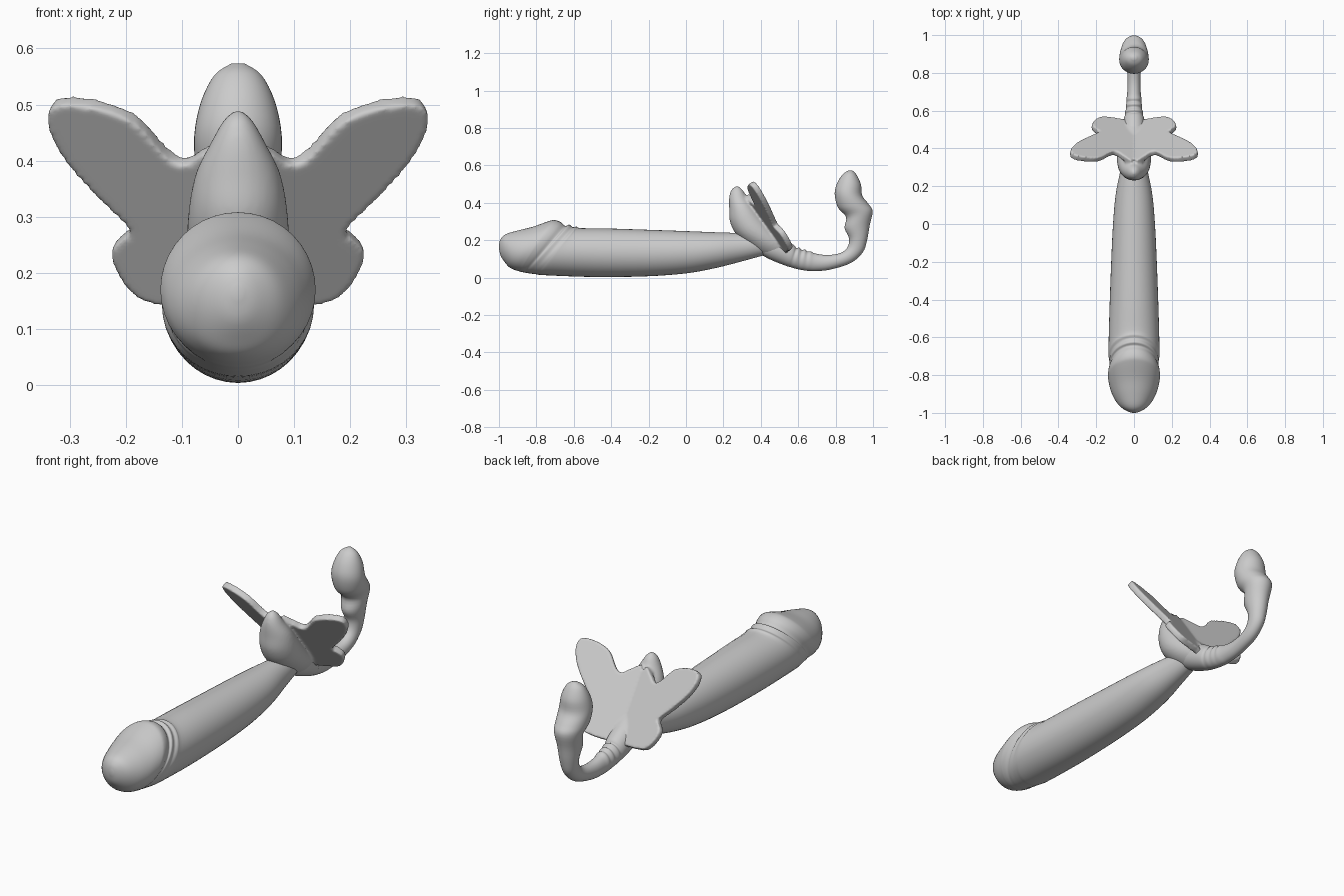
import bpy, bmesh, math
from mathutils import Vector

mat = bpy.data.materials.new("soft_grey")
mat.diffuse_color = (0.6, 0.6, 0.6, 1)


def spline(pts, steps, closed=False):
    """Catmull-Rom interpolation of equal-length tuples."""
    n, out = len(pts), []
    v = [Vector(p) for p in pts]
    get = (lambda i: v[i % n]) if closed else (lambda i: v[max(0, min(n - 1, i))])
    for i in range(n if closed else n - 1):
        a, b, c, d = (get(i + k) for k in (-1, 0, 1, 2))
        for s in range(steps):
            t = s / steps
            out.append(0.5 * (2 * b + (c - a) * t + (2 * a - 5 * b + 4 * c - d) * t * t
                              + (3 * b - a - 3 * c + d) * t ** 3))
    if not closed:
        out.append(v[-1])
    return out


def finish(name, bm):
    bmesh.ops.recalc_face_normals(bm, faces=bm.faces)
    me = bpy.data.meshes.new(name)
    bm.to_mesh(me)
    bm.free()
    me.materials.append(mat)
    for p in me.polygons:
        p.use_smooth = True
    ob = bpy.data.objects.new(name, me)
    bpy.context.collection.objects.link(ob)
    return ob


def loft(name, sections, steps=4, sides=40):
    """Each section: y,z of one edge, y,z of the opposite edge, half width in x."""
    bm, rings = bmesh.new(), []
    for y1, z1, y2, z2, w in spline(sections, steps):
        ring = []
        for k in range(sides):
            a = math.tau * k / sides
            c, s = math.cos(a) / 2, math.sin(a)
            ring.append(bm.verts.new((w * s, (y1 + y2) / 2 + c * (y1 - y2),
                                      (z1 + z2) / 2 + c * (z1 - z2))))
        rings.append(ring)
    for a, b in zip(rings, rings[1:]):
        for k in range(sides):
            j = (k + 1) % sides
            bm.faces.new((a[k], a[j], b[j], b[k]))
    bm.faces.new(rings[0])
    bm.faces.new(rings[-1])
    return finish(name, bm)


# main shaft with slanted rounded head and folds
loft("shaft", [
    (-1.0, .175, -1.0, .155, .008),
    (-.992, .205, -.99, .115, .036),
    (-.965, .232, -.965, .078, .075),
    (-.90, .252, -.945, .056, .105),
    (-.82, .272, -.92, .043, .126),
    (-.74, .300, -.895, .035, .137),
    (-.705, .308, -.885, .032, .138),
    (-.67, .297, -.875, .030, .134),
    (-.645, .276, -.865, .028, .126),
    (-.625, .284, -.85, .025, .131),
    (-.605, .270, -.83, .022, .130),
    (-.585, .273, -.80, .018, .135),
    (-.56, .265, -.75, .013, .135),
    (-.42, .263, -.50, .004, .130),
    (-.20, .256, -.22, .007, .121),
    (.0, .249, .0, .023, .111),
    (.15, .243, .16, .052, .097),
    (.27, .239, .29, .085, .073),
    (.36, .235, .40, .115, .055),
    (.42, .23, .46, .13, .045)])

# curved tail with ridged neck and bulb
loft("tail", [
    (.40, .26, .36, .15, .05),
    (.50, .22, .44, .102, .062),
    (.575, .175, .53, .065, .055),
    (.59, .158, .56, .056, .047),
    (.605, .161, .58, .050, .048),
    (.62, .147, .60, .045, .042),
    (.635, .151, .62, .041, .043),
    (.65, .139, .64, .038, .039),
    (.665, .141, .66, .036, .040),
    (.69, .130, .69, .035, .036),
    (.75, .121, .77, .043, .034),
    (.82, .130, .88, .078, .034),
    (.862, .160, .945, .135, .036),
    (.872, .21, .968, .20, .043),
    (.848, .265, .982, .28, .054),
    (.856, .325, .998, .355, .064),
    (.812, .375, .975, .395, .075),
    (.795, .45, .942, .44, .078),
    (.81, .51, .935, .50, .066),
    (.84, .555, .912, .55, .042),
    (.87, .573, .89, .573, .012)])

# central body of the butterfly, sliced from the head downward
body = loft("butterfly", [
    (.265, .489, .28, .489, .008),
    (.243, .47, .302, .47, .027),
    (.231, .43, .325, .435, .048),
    (.231, .37, .365, .385, .075),
    (.235, .30, .415, .32, .088),
    (.27, .23, .475, .25, .090),
    (.35, .16, .535, .195, .075),
    (.43, .11, .575, .155, .05)])

# thin wing pairs: one flat plate per side, rounded at the rim
outline = [(0, .43), (.05, .43), (.09, .408), (.125, .425), (.175, .48), (.24, .508),
           (.315, .515), (.335, .485), (.31, .425), (.25, .355), (.188, .293),
           (.198, .277), (.221, .252), (.208, .21), (.175, .172), (.13, .158),
           (.06, .15), (0, .16)]
parts = [body]
for side in (1, -1):
    bm = bmesh.new()
    vs = [bm.verts.new((side * p[0], .648 - .7 * p[1] + .25 * p[0], p[1]))
          for p in spline(outline, 3, True)]
    f = bm.faces.new(vs)
    f.normal_update()
    shift = f.normal * .032
    ext = bmesh.ops.extrude_face_region(bm, geom=[f])
    top = [g for g in ext["geom"] if isinstance(g, bmesh.types.BMVert)]
    bmesh.ops.translate(bm, verts=top, vec=shift if shift.y < 0 else -shift)
    if len([g for g in bm.faces if len(g.verts) > 4]) < 2:
        bm.faces.new(vs)
    parts.append(finish("wing", bm))

# fuse body and wings into one soft surface
bpy.ops.object.select_all(action='DESELECT')
for p in parts:
    p.select_set(True)
bpy.context.view_layer.objects.active = body
bpy.ops.object.join()
rm = body.modifiers.new("fuse", 'REMESH')
rm.mode = 'VOXEL'
rm.voxel_size = .006
rm.use_smooth_shade = True
sm = body.modifiers.new("soften", 'SMOOTH')
sm.factor = .5
sm.iterations = 8
